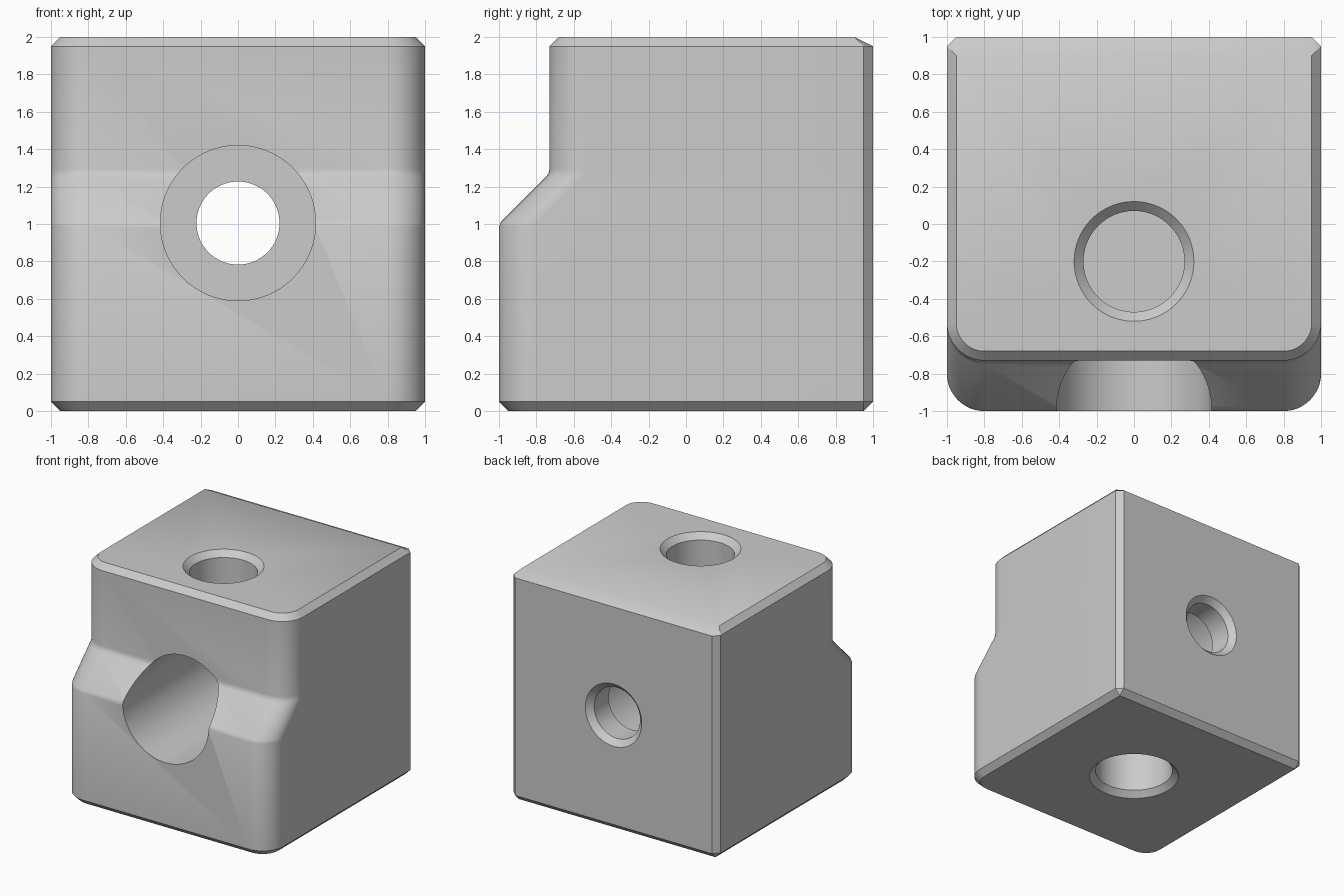
import bpy, bmesh
from math import pi, sin, cos, radians
from mathutils import Matrix

cube = bpy.data.objects.get("Cube")
if cube:
    bpy.data.objects.remove(cube, do_unlink=True)

grey = bpy.data.materials.new("plain grey")
grey.use_nodes = True
colour = (0.6, 0.6, 0.6, 1)
grey.diffuse_color = colour
grey.node_tree.nodes["Principled BSDF"].inputs["Base Color"].default_value = colour


def loft(name, rings):
    """Join matching rings of points into a closed solid."""
    bm = bmesh.new()
    loops = [[bm.verts.new(p) for p in ring] for ring in rings]
    n = len(loops[0])
    for a, b in zip(loops, loops[1:]):
        for i in range(n):
            j = (i + 1) % n
            bm.faces.new((a[i], a[j], b[j], b[i]))
    bm.faces.new(loops[0][::-1])
    bm.faces.new(loops[-1])
    bmesh.ops.remove_doubles(bm, verts=bm.verts, dist=0.0001)
    bmesh.ops.recalc_face_normals(bm, faces=bm.faces)
    mesh = bpy.data.meshes.new(name)
    bm.to_mesh(mesh)
    bm.free()
    mesh.materials.append(grey)
    obj = bpy.data.objects.new(name, mesh)
    bpy.context.collection.objects.link(obj)
    return obj


EDGE, ROUND, STEPS = 0.05, 0.2, 12


def outline(z, front, inset=0.0, back=1.0, cut=EDGE):
    """Block section: rounded front corners, chamfered back corners."""
    half, r = 1 - inset, ROUND - inset
    right = [(half - cut, back), (half, back - cut)]
    for k in range(STEPS + 1):
        a = pi / 2 * k / STEPS
        right.append((half - r + r * cos(a), front + ROUND - r * sin(a)))
    left = [(-x, y) for x, y in reversed(right)]
    return [(x, y, z) for x, y in right + left]


# Block with chamfered ends and a softened slanted step
block = loft("block", [
    outline(0, -1, EDGE, 1 - EDGE, 0),
    outline(EDGE, -1),
    outline(0.985, -1),
    outline(1.01, -0.99),
    outline(1.25, -0.75),
    outline(1.27, -0.735),
    outline(1.295, -0.73),
    outline(2 - EDGE, -0.73),
    outline(2, -0.73, EDGE, 0.9, 0),
])


def cutter(name, profile, matrix, sides=96):
    """Turned cutter from (radius, height) pairs."""
    obj = loft(name, [[(r * cos(2 * pi * i / sides), r * sin(2 * pi * i / sides), h)
                       for i in range(sides)] for r, h in profile])
    obj.data.transform(matrix)
    obj.hide_render = True
    obj.hide_viewport = True
    mod = block.modifiers.new(name, 'BOOLEAN')
    mod.operation = 'DIFFERENCE'
    mod.solver = 'EXACT'
    mod.object = obj
    return obj


def pocket(r, depth):
    """Blind hole with a chamfered mouth, opening at height zero."""
    return [(r, -depth), (r, -EDGE), (r + EDGE, 0), (r + EDGE, 0.1)]


# Wide front bore stepping down to a narrow chamfered back hole
bore = [(0.415, -1.2), (0.415, 0.75), (0.222, 0.75), (0.222, 1 - EDGE),
        (0.272, 1), (0.272, 1.1)]
cutters = [
    cutter("bore_cutter", bore,
           Matrix.Translation((0, 0, 1.005)) @ Matrix.Rotation(-pi / 2, 4, 'X')),
    cutter("top_pocket_cutter", pocket(0.27, 0.3), Matrix.Translation((0, -0.2, 2))),
    cutter("bottom_pocket_cutter", pocket(0.32, 0.45), Matrix.Rotation(pi, 4, 'X')),
]

# Bake the cuts, then shade the curved surfaces smooth
bpy.context.view_layer.update()
graph = bpy.context.evaluated_depsgraph_get()
cut_mesh = bpy.data.meshes.new_from_object(block.evaluated_get(graph))
block.modifiers.clear()
block.data = cut_mesh
for obj in cutters:
    bpy.data.objects.remove(obj, do_unlink=True)

bpy.ops.object.select_all(action='DESELECT')
block.select_set(True)
bpy.context.view_layer.objects.active = block
bpy.ops.object.shade_smooth_by_angle(angle=radians(28))
